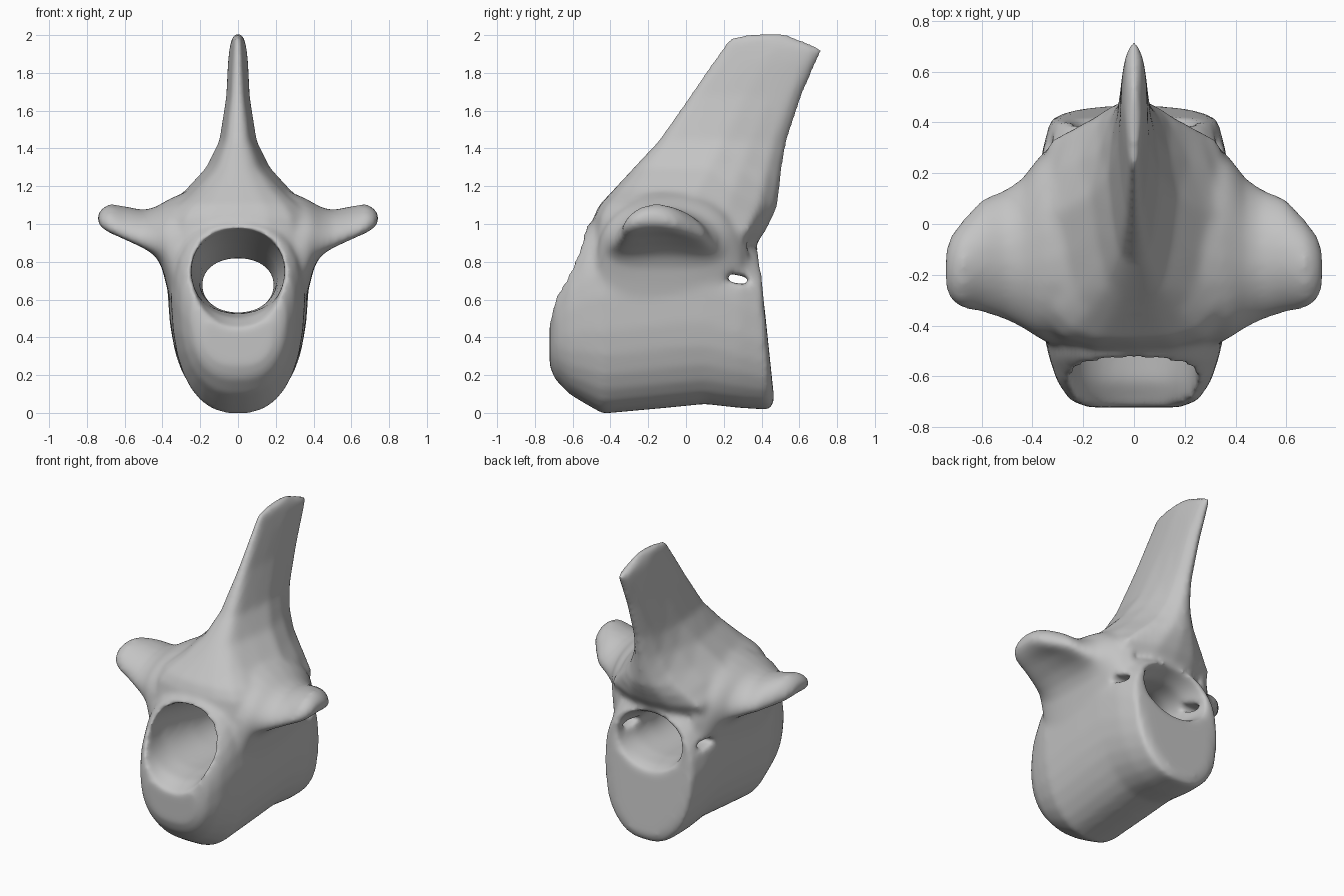
import bpy
import bmesh
import math

cube = bpy.data.objects.get("Cube")
if cube:
    bpy.data.objects.remove(cube, do_unlink=True)


def loft(name, rings):
    """Skin a list of equal-length rings and cap both ends."""
    bm = bmesh.new()
    loops = [[bm.verts.new(p) for p in ring] for ring in rings]
    n = len(loops[0])
    for a, b in zip(loops, loops[1:]):
        for i in range(n):
            j = (i + 1) % n
            bm.faces.new((a[i], a[j], b[j], b[i]))
    bm.faces.new(loops[0])
    bm.faces.new(loops[-1])
    bmesh.ops.recalc_face_normals(bm, faces=bm.faces)
    bmesh.ops.triangulate(bm, faces=bm.faces)
    mesh = bpy.data.meshes.new(name)
    bm.to_mesh(mesh)
    bm.free()
    obj = bpy.data.objects.new(name, mesh)
    bpy.context.collection.objects.link(obj)
    return obj


def oval(power, count=28):
    """Unit superellipse points."""
    pts = []
    for i in range(count):
        a = math.tau * (i + 0.5) / count
        c, s = math.cos(a), math.sin(a)
        pts.append((math.copysign(abs(c) ** (2 / power), c),
                    math.copysign(abs(s) ** (2 / power), s)))
    return pts


def along_y(name, stations, power, taper=0):
    """Stations: y, bottom, top, half width, backward lean of the foot."""
    return loft(name, [[(w * u * (1 + taper * v), y - lean * v,
                         (lo + hi) / 2 + v * (hi - lo) / 2)
                        for u, v in oval(power)] for y, lo, hi, w, lean in stations])


# Main body, front to back
body = along_y("vertebra", [
    (-0.722, 0.25, 0.51, 0.18, 0), (-0.695, 0.18, 0.70, 0.25, 0),
    (-0.62, 0.10, 0.86, 0.30, 0), (-0.53, 0.045, 0.99, 0.33, 0),
    (-0.44, -0.006, 1.05, 0.35, 0), (-0.10, 0.025, 1.10, 0.365, 0),
    (0.10, 0.045, 1.10, 0.37, 0), (0.28, 0.025, 0.98, 0.36, 0),
    (0.42, 0.015, 0.86, 0.325, 0.027), (0.435, 0.07, 0.68, 0.25, 0.032)], 2.5, 0.1)


# Arch and spine, bottom to top
def arch_ring(zf, zb, front, back, wf, wm, wb):
    """Ring from front to back heights, with front, middle and back half widths."""
    def point(x, t):
        return (x, front + t * (back - front), zf + t * (zb - zf))
    half = [(wf * 0.45, 0.008), (wf * 0.8, 0.045), (wf, 0.12),
            ((wf + wm) * 0.515, 0.3), (wm, 0.5), ((wm + wb) * 0.52, 0.72),
            (wb, 0.9), (wb * 0.4, 0.985)]
    left = [point(x, t) for x, t in half]
    right = [(-x, y, z) for x, y, z in reversed(left)]
    return [point(0, 0)] + left + [point(0, 1)] + right


arch = loft("arch_and_spine", [arch_ring(*s) for s in [
    (0.72, 0.72, -0.61, 0.405, 0.30, 0.37, 0.33),
    (0.82, 0.82, -0.555, 0.39, 0.32, 0.39, 0.34),
    (0.88, 0.88, -0.52, 0.365, 0.34, 0.41, 0.34),
    (0.97, 0.97, -0.50, 0.425, 0.36, 0.42, 0.33),
    (1.04, 1.04, -0.488, 0.46, 0.35, 0.40, 0.26),
    (1.10, 1.10, -0.46, 0.485, 0.31, 0.37, 0.20),
    (1.18, 1.18, -0.385, 0.495, 0.22, 0.28, 0.14),
    (1.30, 1.30, -0.275, 0.51, 0.12, 0.17, 0.09),
    (1.44, 1.44, -0.145, 0.535, 0.07, 0.10, 0.065),
    (1.68, 1.68, 0.02, 0.615, 0.04, 0.062, 0.052),
    (1.88, 1.85, 0.155, 0.69, 0.03, 0.053, 0.042),
    (1.975, 1.925, 0.22, 0.73, 0.025, 0.043, 0.03),
    (1.995, 2.015, 0.25, 0.51, 0.015, 0.025, 0.015)]])


# Side wings with a drooping front and back edge
def wing_ring(side, x, y0, y1, lo, hi, droop):
    return [(side * x, (y0 + y1) / 2 + u * (y1 - y0) / 2,
             (lo + hi) / 2 + v * (hi - lo) / 2 - droop * u * u)
            for u, v in oval(2.3)]


wings = [loft(name, [wing_ring(side, *s) for s in [
    (0.28, -0.48, 0.34, 0.42, 1.17, 0), (0.35, -0.465, 0.29, 0.54, 1.14, 0.01),
    (0.378, -0.45, 0.26, 0.67, 1.125, 0.02), (0.405, -0.43, 0.225, 0.775, 1.11, 0.04),
    (0.44, -0.41, 0.18, 0.835, 1.09, 0.06), (0.50, -0.38, 0.14, 0.885, 1.075, 0.07),
    (0.60, -0.348, 0.098, 0.935, 1.095, 0.07), (0.68, -0.333, 0.01, 0.96, 1.108, 0.05),
    (0.725, -0.30, -0.05, 0.985, 1.08, 0.03), (0.743, -0.25, -0.11, 1.01, 1.05, 0.01)]])
    for name, side in (("left_wing", 1), ("right_wing", -1))]

# Cutters: central canal and the small side openings
canal = along_y("canal_cutter", [
    (-0.90, 0.36, 1.05, 0.25, 0), (-0.70, 0.46, 1.01, 0.24, 0),
    (-0.62, 0.505, 0.99, 0.245, 0), (-0.48, 0.525, 0.97, 0.25, 0),
    (-0.20, 0.53, 0.90, 0.21, 0), (0.10, 0.53, 0.82, 0.19, 0),
    (0.25, 0.53, 0.82, 0.205, 0), (0.36, 0.515, 0.86, 0.24, 0),
    (0.60, 0.40, 0.97, 0.26, 0)], 2.1)
openings = loft("side_opening_cutter", [
    [(x, 0.21, 0.695), (x, 0.345, 0.675), (x, 0.335, 0.715), (x, 0.225, 0.74)]
    for x in (-0.6, 0.6)])

# Fuse the parts, cut the openings, blend the joins
for part, operation in [(arch, "UNION"), (wings[0], "UNION"), (wings[1], "UNION"),
                        (canal, "DIFFERENCE"), (openings, "DIFFERENCE")]:
    mod = body.modifiers.new(part.name, "BOOLEAN")
    mod.operation = operation
    mod.solver = "EXACT"
    mod.object = part
remesh = body.modifiers.new("blend", "REMESH")
remesh.mode = "VOXEL"
remesh.voxel_size = 0.016
smooth = body.modifiers.new("soften", "SMOOTH")
smooth.factor = 0.5
smooth.iterations = 16

bpy.context.view_layer.update()
graph = bpy.context.evaluated_depsgraph_get()
mesh = bpy.data.meshes.new_from_object(body.evaluated_get(graph))
body.modifiers.clear()
body.data = mesh
for part in [arch, canal, openings] + wings:
    bpy.data.objects.remove(part, do_unlink=True)

# Colour and shading
bone = bpy.data.materials.new("bone_grey")
bone.use_nodes = True
colour = (0.55, 0.55, 0.55, 1)
bone.diffuse_color = colour
bone.node_tree.nodes["Principled BSDF"].inputs["Base Color"].default_value = colour
mesh.materials.clear()
mesh.materials.append(bone)
for face in mesh.polygons:
    face.use_smooth = True
    face.material_index = 0
